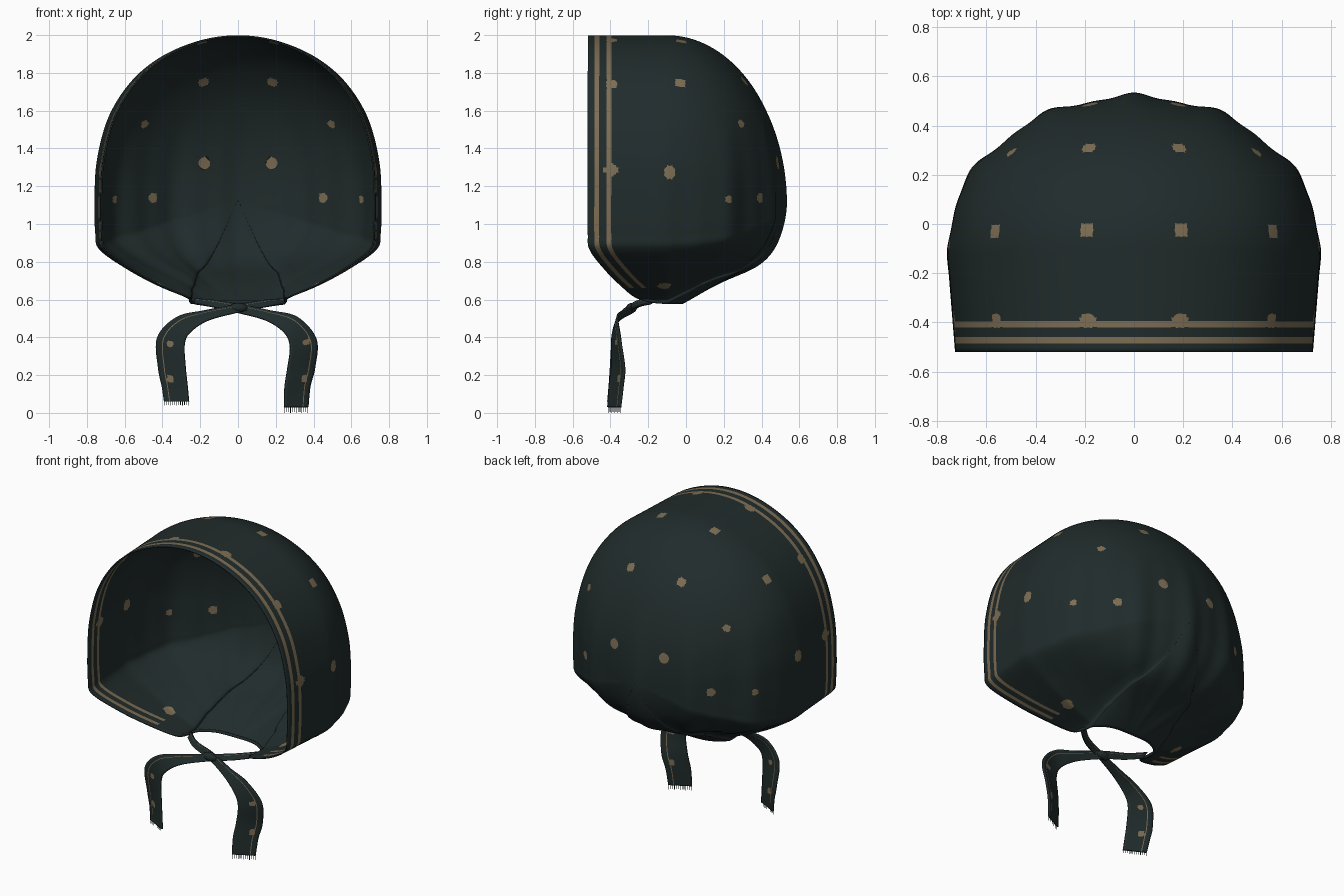
import bpy, bmesh, math
from mathutils import Vector as V

if "Cube" in bpy.data.objects:
    bpy.data.objects.remove(bpy.data.objects["Cube"])


def material(name, rgb):
    m = bpy.data.materials.new(name)
    m.diffuse_color = (*rgb, 1)
    m.use_nodes = True
    m.node_tree.nodes["Principled BSDF"].inputs["Base Color"].default_value = m.diffuse_color
    return m


CLOTH = material("dark teal cloth", (0.0150, 0.0245, 0.0245))
GOLD = material("dull gold print", (0.205, 0.155, 0.088))


def spline(pts, n=24, closed=False):
    """Dense Catmull-Rom curve through points of any dimension."""
    out, N = [], len(pts)
    for i in range(N if closed else N - 1):
        if closed:
            q = [pts[(i + k) % N] for k in (-1, 0, 1, 2)]
        else:
            q = [pts[min(max(i + k, 0), N - 1)] for k in (-1, 0, 1, 2)]
        for j in range(n):
            t = j / n
            out.append(V([0.5 * (2 * b + (c - a) * t + (2 * a - 5 * b + 4 * c - d) * t * t
                                 + (3 * b - a - 3 * c + d) * t ** 3) for a, b, c, d in zip(*q)]))
    out.append(V(pts[0] if closed else pts[-1]))
    return out


def lengths(path):
    L = [0]
    for a, b in zip(path, path[1:]):
        L.append(L[-1] + (b - a).length)
    return L


def resample(path, dists):
    """Points at rising distances along a path."""
    L, out, i = lengths(path), [], 0
    for d in dists:
        while i < len(path) - 2 and L[i + 1] < d:
            i += 1
        t = (d - L[i]) / max(L[i + 1] - L[i], 1e-9)
        out.append(path[i].lerp(path[i + 1], min(max(t, 0), 1)))
    return out


def clamp(x):
    return min(1, max(0, x))


def grid_mesh(name, rows, gold, dots, closed, thick):
    """Quad sheet from rows of points; gold(i, j) marks stripe faces, dots are round prints."""
    bm = bmesh.new()
    vs = [[bm.verts.new(p) for p in r] for r in rows]
    n = len(vs)
    for i in range(n if closed else n - 1):
        a, b = vs[i], vs[(i + 1) % n]
        for j in range(len(a) - 1):
            f = bm.faces.new((a[j], b[j], b[j + 1], a[j + 1]))
            f.material_index = int(gold(i, j))
    bmesh.ops.remove_doubles(bm, verts=bm.verts, dist=1e-5)
    for c, r in dots:
        c = min((v.co for v in bm.verts), key=lambda p: (p - V(c)).length).copy()
        near = [v for v in bm.verts if (v.co - c).length < r * 1.8]
        for v in near:                       # pull nearby points onto the round outline
            d = (v.co - c).length
            if abs(d - r) < 0.006 and not v.is_boundary:
                v.co = c + (v.co - c) * (r / d)
        for f in {f for v in near for f in v.link_faces}:
            if (f.calc_center_median() - c).length < r:
                f.material_index = 1
    bmesh.ops.recalc_face_normals(bm, faces=bm.faces)
    for f in bm.faces:
        f.smooth = True
    me = bpy.data.meshes.new(name)
    bm.to_mesh(me)
    bm.free()
    me.materials.append(CLOTH)
    me.materials.append(GOLD)
    ob = bpy.data.objects.new(name, me)
    bpy.context.collection.objects.link(ob)
    s = ob.modifiers.new("thickness", 'SOLIDIFY')
    s.thickness, s.offset = thick, 0
    return ob


# --- hood: rays run from the free edge (face opening and neck hole) to the back of the head
half = [(0, -.02, .58), (.14, -.03, .58), (.235, -.09, .58), (.25, -.17, .585), (.27, -.265, .612),
        (.42, -.345, .675), (.58, -.43, .76), (.73, -.51, .865), (.753, -.52, .95),
        (.757, -.52, 1.15), (.742, -.52, 1.35), (.68, -.52, 1.57), (.56, -.52, 1.755),
        (.4, -.52, 1.885), (.2, -.52, 1.968), (0, -.52, 1.995)]
loop = half + [(-x, y, z) for x, y, z in half[-2:0:-1]]
edge = spline(loop, 24, True)
NU, NV = 400, 112
total = lengths(edge)[-1]
edge = resample(edge, [total * i / NU for i in range(NU)])
POLE_Y, POLE_Z = .52, 1.13
SET = [0, .018, .035, .048, .061, .08, .10, .1125, .125]   # rows that fit the stripes
rows = []
for b in edge:
    y0 = max(b.y, -.10)
    path = []
    if b.y < -.1:                            # straight front part, tapering to the face opening
        w = min(1, (-.1 - b.y) / .42)
        path = [V((b.x * (1 - .045 * w * (1 - k / 12)), b.y + (y0 - b.y) * k / 12, b.z))
                for k in range(12)]
    flat = .15 * clamp((.88 - b.z) / .25)    # flatter slope under the back of the head
    for k in range(61):
        a = math.pi / 2 * (1 - k / 60)
        s, c = math.sin(a), math.cos(a)
        dz = s * (1 - flat * math.sin(math.pi * min(1, c / .9)))
        path.append(V((b.x * s, y0 + (POLE_Y - y0) * c, POLE_Z + (b.z - POLE_Z) * dz)))
    tot = lengths(path)[-1]
    rest = [SET[-1] + (tot - SET[-1]) * k / (NV - len(SET)) for k in range(1, NV - len(SET) + 1)]
    row = resample(path, SET + rest)
    for p in row:                            # soft upright gathers above the neck
        phi = math.atan2(p.x, p.y + .1)
        fade = clamp((1.6 - p.z) / .5) * clamp((p.z - .58) / .2) * clamp((p.y + .2) / .25)
        out = V((p.x, p.y + .1, 0))
        if out.length > 1e-4:
            p += out.normalized() * fade * (.011 * math.cos(11 * phi) + .004 * math.cos(23 * phi) - .004)
    rows.append(row)

dots = []
for s in (-1, 1):
    for x, y, z, r in [(.19, -.03, 1.97, .028), (.56, -.03, 1.74, .028), (.19, .31, 1.76, .026),
                       (.50, .29, 1.53, .024), (.18, .49, 1.32, .032), (.755, -.08, 1.27, .033),
                       (.46, .39, 1.14, .027), (.63, .21, 1.13, .021), (.42, -.12, .665, .036),
                       (.19, -.39, 1.97, .032), (.55, -.39, 1.74, .032), (.72, -.395, 1.28, .036)]:
        dots.append(((s * x, y, z), r))
grid_mesh("hood", rows, lambda i, j: edge[i].y < -.33 and j in (2, 3, 6, 7), dots, True, .008)


# --- ties: ribbons given as centre (x, y, z), then half width (x, y, z)
ACROSS = [-1, -.8, -.6, -.4, -.2, 0, .2, .4, .5, .57, .8, 1]
ties = {
    "left_tie": [(.25, -.17, .59, 0, .02, .012), (.15, -.25, .58, 0, .012, .018),
                 (.0, -.30, .553, .004, .01, .022), (-.17, -.35, .515, -.01, .015, .026),
                 (-.29, -.375, .465, -.035, .012, .042), (-.355, -.37, .38, -.072, .022, .02),
                 (-.35, -.365, .24, -.072, .034, 0), (-.335, -.37, .14, -.067, .036, 0),
                 (-.325, -.38, .06, -.065, .033, 0)],
    "right_tie": [(-.23, -.17, .59, 0, .02, .012), (-.14, -.24, .58, 0, .012, .018),
                  (.0, -.275, .553, .004, .01, .022), (.16, -.34, .515, .01, .015, .026),
                  (.28, -.375, .465, .035, .012, .042), (.345, -.37, .37, .07, .022, .02),
                  (.335, -.36, .24, .072, .034, 0), (.315, -.37, .14, .067, .036, 0),
                  (.308, -.38, .03, .063, .033, 0)]}
for name, pts in ties.items():
    s = -1 if name == "left_tie" else 1
    secs = spline(pts, 9)
    rows = [[V(q[:3]) + V(q[3:]) * t for t in ACROSS] for q in secs]
    prints = [((s * .365, -.37, .37), .02), ((s * .355, -.36, .18), .02)]
    grid_mesh(name, rows, lambda i, j: j == 8, prints, False, .01)

    # frayed threads at the ribbon end
    bm = bmesh.new()
    end = secs[-1]
    c, h = V(end[:3]), V(end[3:])
    drop = .03 if s > 0 else .022
    for k in range(13):
        p = c + h * (-.96 + 1.92 * k / 12)
        w = h.normalized() * .0018
        low = V((0, 0, -drop * (1 if k % 3 == 0 else .85)))
        bm.faces.new([bm.verts.new(q) for q in (p - w, p + w, p + w + low, p - w + low)])
    me = bpy.data.meshes.new(name + "_fringe")
    bm.to_mesh(me)
    bm.free()
    me.materials.append(CLOTH)
    bpy.context.collection.objects.link(bpy.data.objects.new(name + "_fringe", me))

# --- small knot where the ties cross
bpy.ops.mesh.primitive_uv_sphere_add(segments=20, ring_count=12, radius=1, location=(0, -.288, .556))
knot = bpy.context.object
knot.name = "knot"
knot.scale = (.05, .028, .026)
knot.data.materials.append(CLOTH)
bpy.ops.object.shade_smooth()

# --- rolled hem around the neck hole
hem = bpy.data.curves.new("neck_hem", 'CURVE')
hem.dimensions = '3D'
hem.bevel_depth, hem.bevel_resolution = .009, 2
sp = hem.splines.new('POLY')
path = [p for p in edge[NU // 2:] + edge[:NU // 2] if p.z < .602]
sp.points.add(len(path) - 1)
for q, p in zip(sp.points, path):
    q.co = (p.x, p.y, p.z + .006, 1)
hem.materials.append(CLOTH)
bpy.context.collection.objects.link(bpy.data.objects.new("neck_hem", hem))
